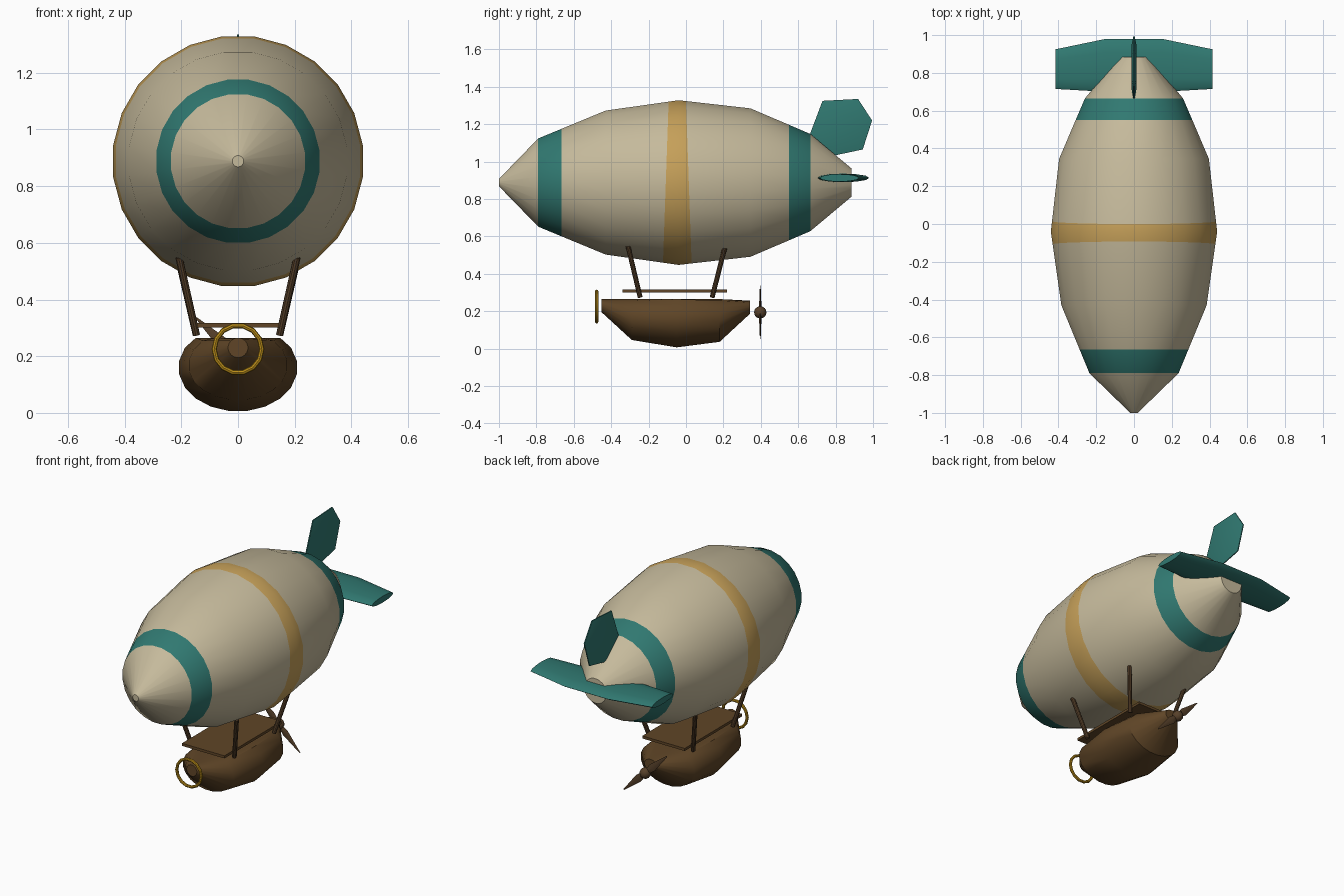
import bpy, bmesh, math
from mathutils import Vector

if "Cube" in bpy.data.objects:
    bpy.data.objects.remove(bpy.data.objects["Cube"])


def material(name, rgb):
    m = bpy.data.materials.new(name)
    m.diffuse_color = (*rgb, 1)
    m.use_nodes = True
    m.node_tree.nodes["Principled BSDF"].inputs["Base Color"].default_value = m.diffuse_color
    return m


CREAM = material("cream canvas", (0.56, 0.49, 0.33))
TEAL = material("teal", (0.03, 0.19, 0.165))
GOLD = material("gold band", (0.56, 0.35, 0.10))
BRASS = material("brass", (0.50, 0.27, 0.01))
WOOD = material("brown wood", (0.115, 0.06, 0.02))
DARK = material("dark wood", (0.095, 0.052, 0.023))


def finish(name, bm, *mats, angle=35):
    bmesh.ops.recalc_face_normals(bm, faces=bm.faces)
    me = bpy.data.meshes.new(name)
    bm.to_mesh(me)
    bm.free()
    for m in mats:
        me.materials.append(m)
    ob = bpy.data.objects.new(name, me)
    bpy.context.collection.objects.link(ob)
    bpy.ops.object.select_all(action='DESELECT')
    ob.select_set(True)
    bpy.context.view_layer.objects.active = ob
    bpy.ops.object.shade_smooth_by_angle(angle=math.radians(angle))
    return ob


def loft(rings):
    """Skin equal-length rings of points and cap both ends."""
    bm = bmesh.new()
    loops = [[bm.verts.new(p) for p in r] for r in rings]
    n = len(loops[0])
    for a, b in zip(loops, loops[1:]):
        for i in range(n):
            j = (i + 1) % n
            bm.faces.new((a[i], a[j], b[j], b[i]))
    bm.faces.new(loops[0])
    bm.faces.new(loops[-1])
    return bm


def ellipse(y, cz, rx, rz, n, top=9.0):
    """Ring in the xz plane, flattened at height top."""
    angs = [(i + 0.5) * math.tau / n for i in range(n)]
    return [(rx * math.sin(a), y, min(top, cz + rz * math.cos(a))) for a in angs]


# Envelope: turned profile, cut and coloured into bands
profile = [(-1.0, 0.02), (-0.79, 0.238), (-0.43, 0.388), (-0.04, 0.444),
           (0.345, 0.4), (0.665, 0.262), (0.885, 0.076)]
bm = loft([ellipse(y, 0.888, r, r, 24) for y, r in profile])
# each cut: y at mid height, tilt of y per unit of z
cuts = [(-0.665, 0), (-0.108, 0.035), (0.015, -0.035), (0.55, 0)]
for y, tilt in cuts:
    bmesh.ops.bisect_plane(bm, geom=bm.verts[:] + bm.edges[:] + bm.faces[:],
                           plane_co=(0, y, 0.888), plane_no=(0, 1, -tilt))
for f in bm.faces:
    c = f.calc_center_median()
    if -0.79 < c.y < -0.665 or 0.55 < c.y < 0.665:
        f.material_index = 1
    else:
        dz = c.z - 0.888
        if -0.108 + 0.035 * dz < c.y < 0.015 - 0.035 * dz:
            f.material_index = 2
finish("envelope", bm, CREAM, TEAL, GOLD)

# Tailplane: lens-shaped wing sections across x
sections = [(-0.415, 0.715, 0.925, 0.02), (-0.15, 0.7, 0.98, 0.023),
            (0.15, 0.7, 0.98, 0.023), (0.415, 0.715, 0.925, 0.02)]
rings = []
for x, y0, y1, t in sections:
    rings.append([(x, (y0 + y1) / 2 + (y1 - y0) / 2 * math.cos(a), 0.913 + t * math.sin(a))
                  for a in [i * math.tau / 12 for i in range(12)]])
finish("tailplane", loft(rings), TEAL)

# Upright fin: hexagon, thin at the rim and thicker inside
outline = [(0.66, 1.14), (0.73, 1.325), (0.92, 1.335), (0.995, 1.22), (0.945, 1.065), (0.78, 1.03)]
cy, cz = 0.84, 1.185
rings = []
for x, s in [(-0.013, 0.7), (-0.003, 1), (0.003, 1), (0.013, 0.7)]:
    rings.append([(x, cy + (y - cy) * s, cz + (z - cz) * s) for y, z in outline])
finish("upright_fin", loft(rings), TEAL)

# Gondola: boat hull with a flat deck (y, centre z, half width, half height)
hull = [(-0.452, 0.23, 0.035, 0.035), (-0.29, 0.168, 0.175, 0.123), (-0.05, 0.16, 0.21, 0.155),
        (0.18, 0.165, 0.185, 0.13), (0.343, 0.222, 0.045, 0.035)]
finish("gondola", loft([ellipse(y, z, rx, rz, 20, 0.265) for y, z, rx, rz in hull]), WOOD)

# Canopy board over the deck
bm = bmesh.new()
bmesh.ops.create_cube(bm, size=1)
for v in bm.verts:
    v.co = (v.co.x * 0.29, v.co.y * 0.56 - 0.06, v.co.z * 0.016 + 0.309)
finish("canopy_board", bm, WOOD)


def rod(name, a, b, r):
    a, b = Vector(a), Vector(b)
    bm = bmesh.new()
    bmesh.ops.create_cone(bm, cap_ends=True, segments=10, radius1=r, radius2=r,
                          depth=(b - a).length)
    bm.transform((b - a).to_track_quat('Z', 'Y').to_matrix().to_4x4())
    bmesh.ops.translate(bm, verts=bm.verts, vec=(a + b) / 2)
    finish(name, bm, DARK)


# Four slanted struts
for side, sx in (("left", -1), ("right", 1)):
    rod("front_strut_" + side, (sx * 0.147, -0.245, 0.275), (sx * 0.208, -0.31, 0.548), 0.013)
    rod("rear_strut_" + side, (sx * 0.147, 0.14, 0.275), (sx * 0.208, 0.207, 0.538), 0.013)

# Brass ring at the bow
bpy.ops.mesh.primitive_torus_add(location=(0, -0.478, 0.225), rotation=(math.pi / 2, 0, 0),
                                 major_segments=14, minor_segments=8,
                                 major_radius=0.084, minor_radius=0.009)
ring = bpy.context.object
ring.name = "bow_ring"
ring.data.materials.append(BRASS)
bpy.ops.object.shade_smooth_by_angle(angle=math.radians(40))

# Propeller: round hub and two tapered diagonal blades
hub = Vector((0, 0.397, 0.194))
bm = bmesh.new()
bmesh.ops.create_uvsphere(bm, u_segments=12, v_segments=8, radius=0.033)
bmesh.ops.translate(bm, verts=bm.verts, vec=hub)
finish("propeller_hub", bm, DARK)
for name, s in (("upper", 1), ("lower", -1)):
    d = Vector((-0.72, 0, 0.69)) * s
    across = Vector((0.69, 0, 0.72))
    thick = Vector((0, 1, 0))
    rings = []
    for dist, w, t in [(0.01, 0.014, 0.007), (0.065, 0.023, 0.006), (0.205, 0.003, 0.002)]:
        c = hub + d * dist
        rings.append([c + across * w, c + thick * t, c - across * w, c - thick * t])
    finish("propeller_blade_" + name, loft(rings), DARK)
